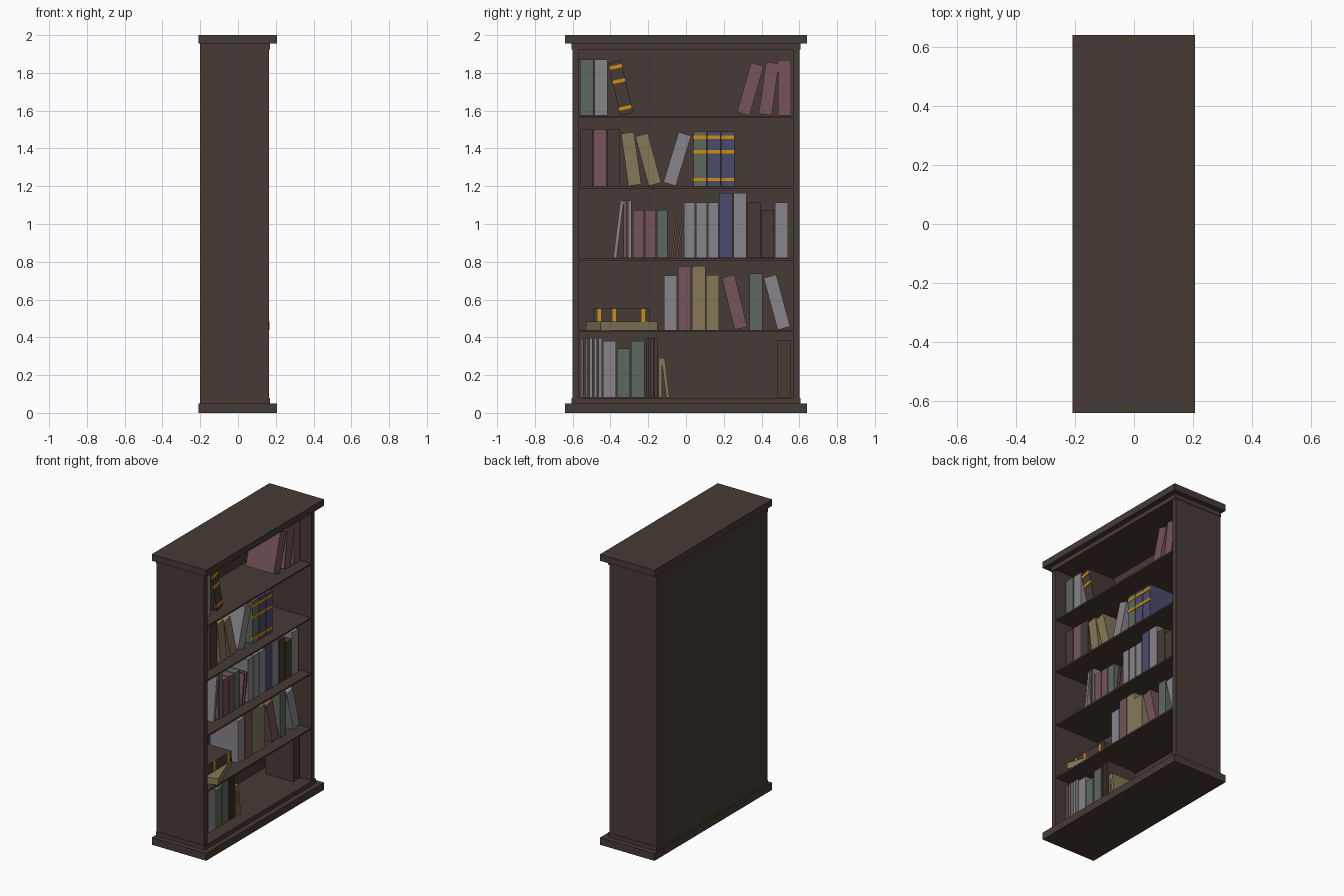
import bpy
import bmesh
from math import radians, sin, cos
from mathutils import Matrix, Vector

old = bpy.data.objects.get("Cube")
if old:
    bpy.data.objects.remove(old, do_unlink=True)


def linear(c):
    c /= 255
    return c / 12.92 if c <= 0.04 else ((c + 0.055) / 1.055) ** 2.4


def material(name, *rgb):
    m = bpy.data.materials.new(name)
    colour = (*map(linear, rgb), 1)
    m.use_nodes = True
    m.diffuse_color = colour
    shader = next(n for n in m.node_tree.nodes if n.type == 'BSDF_PRINCIPLED')
    shader.inputs["Base Color"].default_value = colour
    return m


DARK = material("dark_brown", 71, 59, 53)
PINK = material("dusty_pink", 118, 84, 88)
GREEN = material("sage_green", 92, 104, 92)
GREY = material("pale_grey", 135, 133, 139)
YELLOW = material("straw_yellow", 131, 120, 88)
BLUE = material("dusk_blue", 74, 76, 109)
GOLD = material("gold", 207, 140, 15)


def add_box(bm, low, high, matrix=Matrix(), index=0):
    low, high = Vector(low), Vector(high)
    place = matrix @ Matrix.Translation((low + high) / 2) @ Matrix.Diagonal((*(high - low), 1))
    made = bmesh.ops.create_cube(bm, size=1, matrix=place)
    for face in {f for v in made["verts"] for f in v.link_faces}:
        face.material_index = index


def finish(name, bm, *materials):
    mesh = bpy.data.meshes.new(name)
    bm.to_mesh(mesh)
    bm.free()
    for m in materials:
        mesh.materials.append(m)
    bpy.context.collection.objects.link(bpy.data.objects.new(name, mesh))


def case_part(name, back, front, half_width, bottom, top, centre=0):
    bm = bmesh.new()
    add_box(bm, (back, centre - half_width, bottom), (front, centre + half_width, top))
    finish(name, bm, DARK)


# Case: slabs, stepped trims, end panels and back
REAR, INSIDE, FLOOR, CEILING = -0.2, 0.566, 0.08, 1.925
case_part("plinth", -0.208, 0.206, 0.64, 0, 0.05)
case_part("plinth_trim", REAR, 0.17, 0.605, 0.05, FLOOR)
case_part("cornice_trim", REAR, 0.17, 0.605, CEILING, 1.955)
case_part("cornice", -0.208, 0.206, 0.64, 1.955, 2)
for name, side in (("right_end_panel", -1), ("left_end_panel", 1)):
    case_part(name, REAR, 0.163, 0.018, FLOOR, CEILING, side * (INSIDE + 0.018))
case_part("back_panel", REAR, -0.185, INSIDE, FLOOR, CEILING)

# Shelves
lowest, low, middle, high, highest = levels = [FLOOR, 0.438, 0.818, 1.2, 1.573]
for i, z in enumerate(levels[1:]):
    case_part(f"shelf_{i + 1}", -0.185, 0.157, INSIDE, z - 0.011, z)


def book(name, cover, width, height, matrix, bands=False, depth=0.213, spine=0.083):
    bm = bmesh.new()
    half = width / 2
    add_box(bm, (spine - depth, -half, 0), (spine, half, height), matrix)
    if bands:
        half += 0.001
        for part in (0.12, 0.63, 0.9):
            z = part * height
            add_box(bm, (spine - 0.005, -half, z - 0.009), (spine + 0.003, half, z + 0.009), matrix, 1)
    finish(name, bm, cover, GOLD)


def placed(x, y, z, lean, yaw=0):
    return (Matrix.Translation((x, y, z)) @ Matrix.Rotation(radians(yaw), 4, 'Z')
            @ Matrix.Rotation(radians(-lean), 4, 'X'))


WIDE, SLIM, THIN, WAFER = 0.069, 0.057, 0.018, 0.01


def books(shelf, start, covers, width, height, lean=0, bands=False, gap=0.006):
    """Stand a run of equal books side by side; a positive lean tips them towards +y."""
    angle = radians(lean)
    lift = width / 2 * abs(sin(angle)) + 0.001
    for i, cover in enumerate(covers):
        y = start + i * (width + gap) + width / 2 * cos(angle)
        name = f"book_{levels.index(shelf) + 1}"
        book(name, cover, width, height, placed(0, y, shelf + lift, lean), bands)


# Lowest shelf
books(lowest, -0.56, [PINK, GREEN, GREY, GREY, GREY], THIN, 0.315)
books(lowest, -0.44, [GREY], WIDE, 0.3)
books(lowest, -0.366, [GREEN], WIDE, 0.26)
books(lowest, -0.29, [GREEN], WIDE, 0.3)
books(lowest, -0.213, [DARK, DARK, DARK], THIN, 0.315, gap=0.004)
books(lowest, -0.145, [YELLOW], THIN, 0.21)
books(lowest, -0.105, [YELLOW], THIN, 0.21, lean=-7)
books(lowest, 0.484, [DARK], WIDE, 0.305)

# Low shelf, with two books lying flat, the lower one askew
books(low, -0.117, [GREY], WIDE, 0.288)
books(low, -0.042, [PINK, YELLOW], WIDE, 0.338)
books(low, 0.106, [YELLOW], WIDE, 0.292)
books(low, 0.258, [PINK], WIDE, 0.285, lean=-14)
books(low, 0.336, [GREEN], WIDE, 0.298)
books(low, 0.485, [GREY], WIDE, 0.285, lean=-15)
book("flat_book_lower", YELLOW, 0.044, 0.32, placed(-0.05, -0.19, low + 0.023, -90, yaw=20),
     depth=0.23, spine=0.115)
book("flat_book_upper", DARK, WIDE, 0.3, placed(0, -0.19, low + 0.08, -90), bands=True)

# Middle shelf
books(middle, -0.385, [GREY], THIN, 0.305, lean=7)
books(middle, -0.33, [PINK, GREY], THIN, 0.305)
books(middle, -0.28, [PINK, PINK, GREEN], SLIM, 0.254)
books(middle, -0.08, [PINK, PINK], WAFER, 0.21, lean=8, gap=0.017)
books(middle, -0.01, [GREY, GREY, GREY], SLIM, 0.294)
books(middle, 0.176, [BLUE, GREY], WIDE, 0.344)
books(middle, 0.325, [DARK], WIDE, 0.294)
books(middle, 0.398, [DARK], WIDE, 0.252)
books(middle, 0.471, [GREY], WIDE, 0.294)

# High shelf
books(high, -0.562, [DARK, PINK, DARK], WIDE, 0.3, gap=0.003)
books(high, -0.305, [YELLOW], WIDE, 0.28, lean=-8)
books(high, -0.198, [YELLOW], WIDE, 0.272, lean=-15)
books(high, -0.12, [GREY], WIDE, 0.278, lean=17)
books(high, 0.039, [GREEN, BLUE, BLUE], WIDE, 0.288, bands=True, gap=0.005)

# Highest shelf
books(highest, -0.56, [GREEN, GREY], WIDE, 0.296)
books(highest, -0.348, [DARK], WIDE, 0.285, lean=-13, bands=True)
books(highest, 0.27, [PINK], WIDE, 0.272, lean=16)
books(highest, 0.385, [PINK], WIDE, 0.278, lean=8)
books(highest, 0.488, [PINK], WIDE, 0.293)
